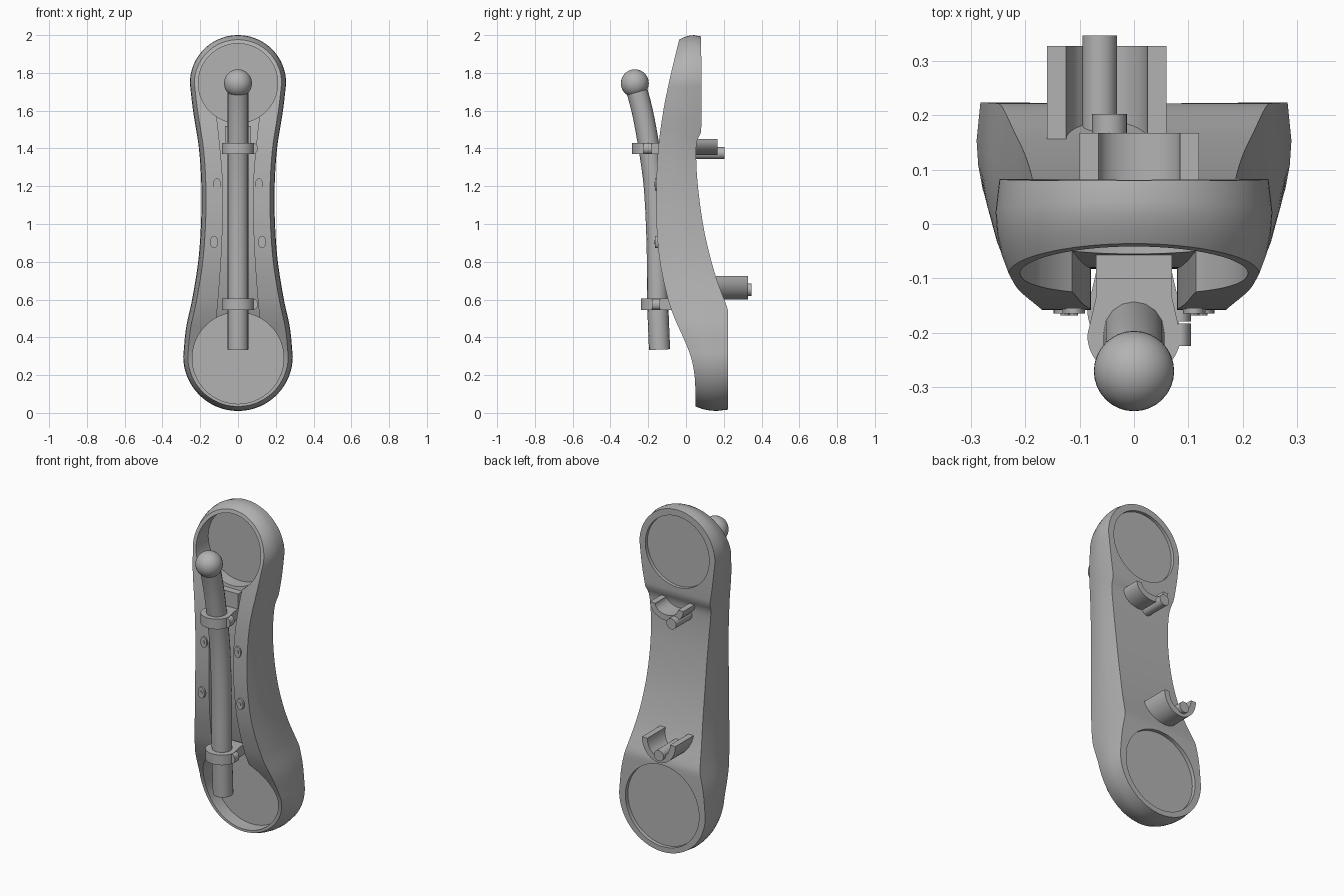
import bpy, bmesh, math
from mathutils import Vector, Matrix

cube = bpy.data.objects.get("Cube")
if cube:
    bpy.data.objects.remove(cube)

grey = bpy.data.materials.new("plain grey")
grey.use_nodes = True
grey.diffuse_color = (0.45, 0.45, 0.45, 1)
grey.node_tree.nodes["Principled BSDF"].inputs["Base Color"].default_value = (0.45, 0.45, 0.45, 1)


def finish(name, bm, angle=35):
    bmesh.ops.recalc_face_normals(bm, faces=bm.faces)
    mesh = bpy.data.meshes.new(name)
    bm.to_mesh(mesh)
    bm.free()
    mesh.materials.append(grey)
    ob = bpy.data.objects.new(name, mesh)
    bpy.context.scene.collection.objects.link(ob)
    smooth(ob, angle)
    return ob


def smooth(ob, angle=35):
    bpy.ops.object.select_all(action='DESELECT')
    ob.select_set(True)
    bpy.context.view_layer.objects.active = ob
    bpy.ops.object.shade_smooth_by_angle(angle=math.radians(angle))


def curve(points):
    """Smooth function through (z, value) points."""
    def at(z):
        z = min(max(z, points[0][0]), points[-1][0])
        i = max(k for k in range(len(points) - 1) if points[k][0] <= z)
        (z0, a), (z1, b) = points[i], points[i + 1]

        def slope(k):
            p, q = points[max(k - 1, 0)], points[min(k + 1, len(points) - 1)]
            return (q[1] - p[1]) / (q[0] - p[0])
        h = z1 - z0
        t = (z - z0) / h
        return ((2*t**3 - 3*t*t + 1) * a + (t**3 - 2*t*t + t) * h * slope(i)
                + (3*t*t - 2*t**3) * b + (t**3 - t*t) * h * slope(i + 1))
    return at


def slab(name, rows, levels):
    """Symmetric outline from (z, half width) rows, stacked in y by (inset, y function)."""
    bm = bmesh.new()
    outline = [Vector((w, z)) for z, w in rows] + [Vector((-w, z)) for z, w in reversed(rows)]
    n, m = len(outline), len(rows)
    rings = []
    for inset, depth in levels:
        ring = []
        for i, p in enumerate(outline):
            d = (outline[(i + 1) % n] - outline[i - 1]).normalized()
            q = p - Vector((d.y, -d.x)) * inset
            ring.append(bm.verts.new((q.x, depth(q.y), q.y)))
        rings.append(ring)
    for a, b in zip(rings, rings[1:]):
        for i in range(n):
            j = (i + 1) % n
            bm.faces.new((a[i], a[j], b[j], b[i]))
    for ring in (rings[0], rings[-1]):
        for i in range(m - 1):
            bm.faces.new((ring[i], ring[i + 1], ring[n - 2 - i], ring[n - 1 - i]))
    return finish(name, bm, 40)


def rod(name, centre, r, y0, y1, sides=64, stretch=1):
    """Cylinder along y."""
    bm = bmesh.new()
    bmesh.ops.create_cone(bm, cap_ends=True, segments=sides, radius1=r, radius2=r, depth=y1 - y0)
    turn = Matrix.Rotation(math.pi / 2, 4, 'X')
    place = Matrix.Translation((centre[0], (y0 + y1) / 2, centre[1]))
    bmesh.ops.transform(bm, matrix=place @ Matrix.Diagonal((1, 1, stretch, 1)) @ turn, verts=bm.verts)
    return finish(name, bm)


def prism(name, points, axis, a, b):
    """Extrude a 2D profile along y (x, z points) or z (x, y points)."""
    bm = bmesh.new()
    put = (lambda u, v, d: (u, d, v)) if axis == 'Y' else (lambda u, v, d: (u, v, d))
    face = bm.faces.new([bm.verts.new(put(u, v, a)) for u, v in points])
    out = bmesh.ops.extrude_face_region(bm, geom=[face])['geom']
    move = Vector(put(0, 0, b - a))
    bmesh.ops.translate(bm, vec=move, verts=[g for g in out if isinstance(g, bmesh.types.BMVert)])
    return finish(name, bm)


def cut(ob, cutter):
    mod = ob.modifiers.new("cut", 'BOOLEAN')
    mod.operation, mod.solver, mod.object = 'DIFFERENCE', 'EXACT', cutter
    bpy.ops.object.select_all(action='DESELECT')
    bpy.context.view_layer.objects.active = ob
    ob.select_set(True)
    bpy.ops.object.modifier_apply(modifier=mod.name)
    bpy.data.objects.remove(cutter)


# Body: two round ends joined by a waist
front = curve([(0, .05), (.1, .05), (.2, .045), (.3, .025), (.4, -.015), (.5, -.06), (.6, -.095), (.8, -.138),
               (1, -.156), (1.2, -.157), (1.4, -.147), (1.6, -.12), (1.75, -.09), (1.9, -.055), (2, -.03)])
back = curve([(0, .222), (.54, .222), (.58, .21), (.7, .165), (.85, .122), (1, .09), (1.2, .063),
              (1.35, .054), (1.44, .058), (1.49, .08), (2, .08)])
waist = curve([(.3, .29), (.45, .275), (.6, .243), (.8, .211), (1, .196), (1.2, .194),
               (1.4, .207), (1.6, .238), (1.745, .255)])
arc = [math.radians(2 + 5.5 * i) for i in range(16)]
rows = [(.3 - .29 * math.cos(a), .29 * math.sin(a)) for a in arc]
rows += [(.3 + 1.445 * i / 60, waist(.3 + 1.445 * i / 60)) for i in range(61)]
rows += [(1.745 + .255 * math.cos(a), .255 * math.sin(a)) for a in reversed(arc)]


def between(t):
    return lambda z: front(z) * (1 - t) + back(z) * t


body = slab("handset_body", rows, [(.024, front), (.011, between(.2)), (.003, between(.42)),
                                   (0, between(.65)), (.007, back)])

# Centre channel and round recesses on both sides
channel = curve([(.42, .125), (.6, .105), (.9, .085), (1.2, .08), (1.5, .105), (1.64, .125)])
steps = [.42 + 1.22 * i / 40 for i in range(41)]
cut(body, slab("channel_cutter", [(z, channel(z)) for z in steps],
               [(0, lambda z: -.5), (0, lambda z: front(z) + .075)]))
for centre, r, floor, rear_floor, rear in (((0, 1.745), .21, .02, .062, .08), ((0, .29), .242, .13, .2, .222)):
    cut(body, rod("recess_cutter", centre, r, -.5, floor))
    cut(body, rod("rear_recess_cutter", centre, r, rear_floor, rear + .1))
smooth(body, 35)

# Bent handle bar with ball tip
path = curve([(.335, -.14), (.6, -.15), (.9, -.153), (1.2, -.168), (1.4, -.195), (1.6, -.232), (1.75, -.272)])
bar = bpy.data.curves.new("handle_bar", 'CURVE')
bar.dimensions = '3D'
bar.bevel_depth, bar.bevel_resolution, bar.use_fill_caps = .056, 6, True
line = bar.splines.new('POLY')
line.points.add(28)
for i, p in enumerate(line.points):
    z = .335 + 1.415 * i / 28
    p.co = (0, path(z), z, 1)
bar.materials.append(grey)
bpy.context.scene.collection.objects.link(bpy.data.objects.new("handle_bar", bar))
bm = bmesh.new()
bmesh.ops.create_uvsphere(bm, u_segments=32, v_segments=20, radius=.074,
                          matrix=Matrix.Translation((0, -.271, 1.745)))
finish("ball_tip", bm)

# Clamps holding the bar in the channel
for label, z, reach in (("upper", 1.4, .09), ("lower", .575, .075)):
    y = path(z)
    ring = [math.radians(180 + 9 * i) for i in range(21)]
    shape = [(.086 * math.cos(a), y - .01 + .08 * math.sin(a)) for a in ring]
    shape += [(.07, y + .06), (.07, y + reach + .04), (-.07, y + reach + .04), (-.07, y + .06)]
    prism(label + "_clamp", shape, 'Z', z - .03, z + .03)
    rod(label + "_clamp_bolt", (.085, z), .02, y - .03, y + .012, 16, 1.4)
prism("upper_clamp_plate", [(-.07, -.1), (.07, -.1), (.07, -.03), (-.07, -.03)], 'Z', 1.37, 1.52)

# Oval rivets on the front
for x, z in ((.111, 1.21), (.127, .905)):
    for side in (-1, 1):
        rod("rivet", (side * x, z), .021, -.165, -.13, 24, 1.55)
        rod("rivet_pin", (side * x, z), .008, -.169, -.13, 12, 1.4)

# Rear trough-shaped hooks with pegs
for label, x, top, drop, y0, y1, peg_x, peg_z, tip in (
        ("upper", .01, 1.45, .085, .02, .168, -.045, 1.375, .203),
        ("lower", -.05, .725, .125, .12, .328, -.063, .652, .347)):
    arc = [math.radians(180 + 10 * i) for i in range(19)]
    shape = [(x + .11 * math.cos(a), top + drop * math.sin(a)) for a in arc]
    shape += [(x + .075 * math.cos(a), top + (drop - .035) * math.sin(a)) for a in reversed(arc)]
    prism(label + "_hook", shape, 'Y', y0, y1)
    rod(label + "_hook_peg", (peg_x, peg_z), .032, y0, tip, 24)
